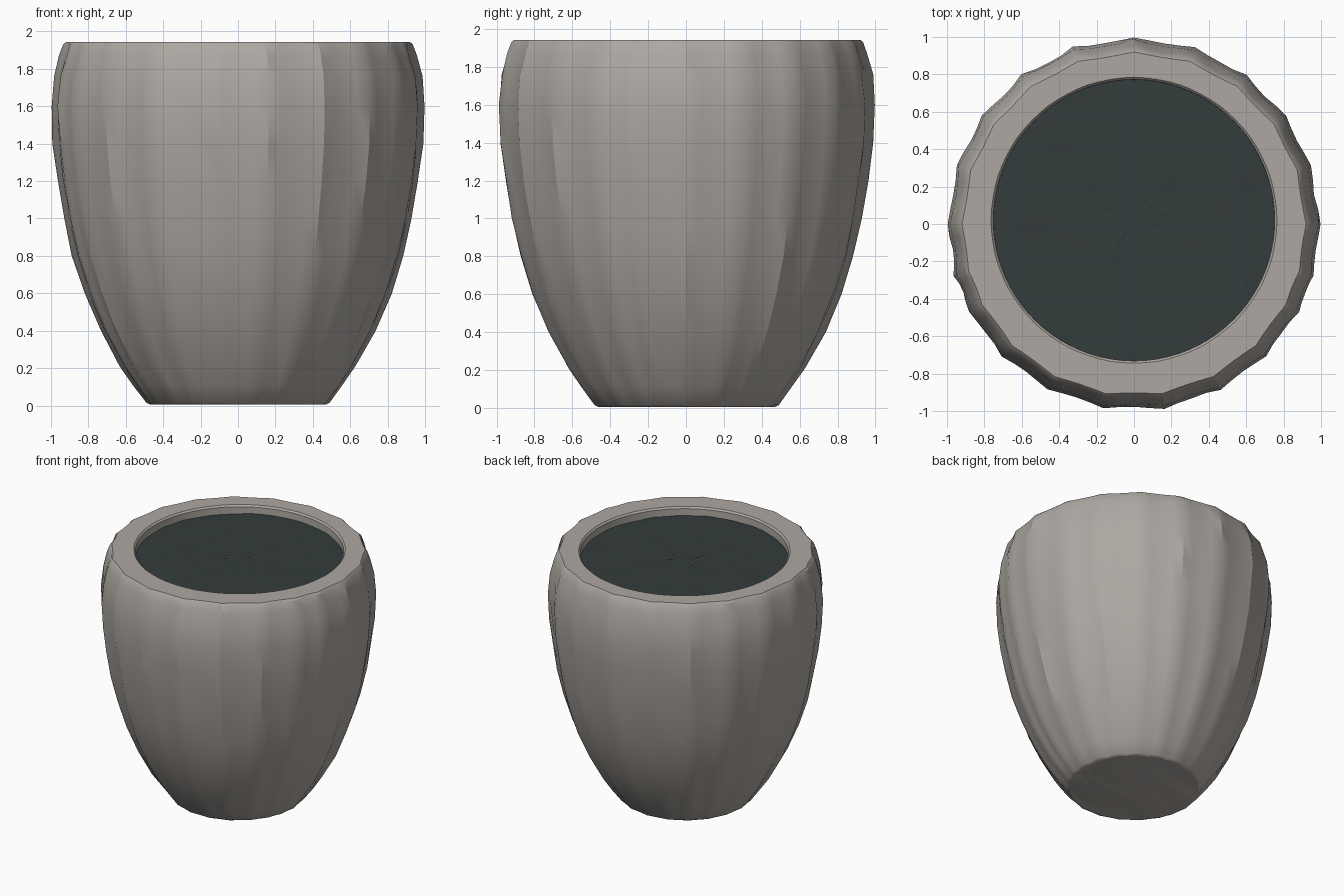
import bpy, bmesh, math, random

if "Cube" in bpy.data.objects:
    bpy.data.objects.remove(bpy.data.objects["Cube"])

random.seed(4)


def material(name, colour):
    m = bpy.data.materials.new(name)
    m.diffuse_color = (*colour, 1)
    m.use_nodes = True
    m.node_tree.nodes["Principled BSDF"].inputs["Base Color"].default_value = m.diffuse_color
    return m


stone = material("warm grey stone", (0.42, 0.39, 0.36))
soil_mat = material("dark soil", (0.034, 0.045, 0.045))


def finish(bm, name, mat, angle):
    bmesh.ops.recalc_face_normals(bm, faces=bm.faces[:])
    me = bpy.data.meshes.new(name)
    bm.to_mesh(me)
    bm.free()
    ob = bpy.data.objects.new(name, me)
    bpy.context.collection.objects.link(ob)
    me.materials.append(mat)
    bpy.ops.object.select_all(action='DESELECT')
    ob.select_set(True)
    bpy.context.view_layer.objects.active = ob
    bpy.ops.object.shade_smooth_by_angle(angle=math.radians(angle))
    return ob


def bridge(bm, a, b):
    n = len(a)
    for i in range(n):
        bm.faces.new((a[i], a[(i + 1) % n], b[(i + 1) % n], b[i]))


# Flute ridges: hand-cut, unevenly spaced, mirrored left to right
half = [90, 71, 53, 35.5, 18.4, 0, -16, -28, -45, -62.4, -80.6]
ridges = half + [180 - a - 360 for a in reversed(half[1:])]

# Cross-section outline: straight chords between ridges, dished a little
SUB = 4
outline = []
for i, a0 in enumerate(ridges):
    a1 = ridges[i + 1] if i + 1 < len(ridges) else ridges[0] - 360
    p0 = (math.cos(math.radians(a0)), math.sin(math.radians(a0)))
    p1 = (math.cos(math.radians(a1)), math.sin(math.radians(a1)))
    for k in range(SUB):
        t = k / SUB
        x, y = p0[0] + (p1[0] - p0[0]) * t, p0[1] + (p1[1] - p0[1]) * t
        r = math.hypot(x, y) - 0.009 * math.sin(math.pi * t)
        outline.append((math.atan2(y, x), r))

# Pot profile: radius, height, flute strength
profile = [(0.47, 0.005, 0.6), (0.49, 0.015, 0.8), (0.56, 0.11, 1), (0.63, 0.21, 1),
           (0.735, 0.4, 1), (0.82, 0.6, 1), (0.885, 0.8, 1), (0.93, 1.0, 1),
           (0.965, 1.2, 1), (0.99, 1.4, 1), (1.0, 1.6, 1), (0.985, 1.76, 1),
           (0.955, 1.87, 1), (0.935, 1.93, 1), (0.92, 1.943, 0.8),
           (0.765, 1.943, 0.1), (0.752, 1.93, 0), (0.75, 1.8, 0)]

bm = bmesh.new()
rings = []
for r, z, s in profile:
    ring = []
    for a, q in outline:
        wobble = random.uniform(-0.004, 0.004) if 0.1 < z < 1.9 and s == 1 else 0
        rr = r * (1 + (q - 1) * s) + wobble
        off = 0.02 if s < 0.2 else 0      # the opening sits slightly back
        ring.append(bm.verts.new((rr * math.cos(a), rr * math.sin(a) + off, z)))
    if rings:
        bridge(bm, rings[-1], ring)
    rings.append(ring)
bm.faces.new(rings[0])      # flat base
finish(bm, "fluted_pot", stone, 28)

# Soil: gently uneven disc just below the rim
bm = bmesh.new()
prev, N = None, 48
centre = bm.verts.new((0, 0.02, 1.875))
for j in range(1, 9):
    r = 0.755 * j / 8
    ring = [bm.verts.new((r * math.cos(2 * math.pi * i / N),
                          r * math.sin(2 * math.pi * i / N) + 0.02,
                          1.875 + random.uniform(-0.004, 0.004)))
            for i in range(N)]
    if prev:
        bridge(bm, prev, ring)
    else:
        for i in range(N):
            bm.faces.new((centre, ring[i], ring[(i + 1) % N]))
    prev = ring
finish(bm, "soil", soil_mat, 40)
